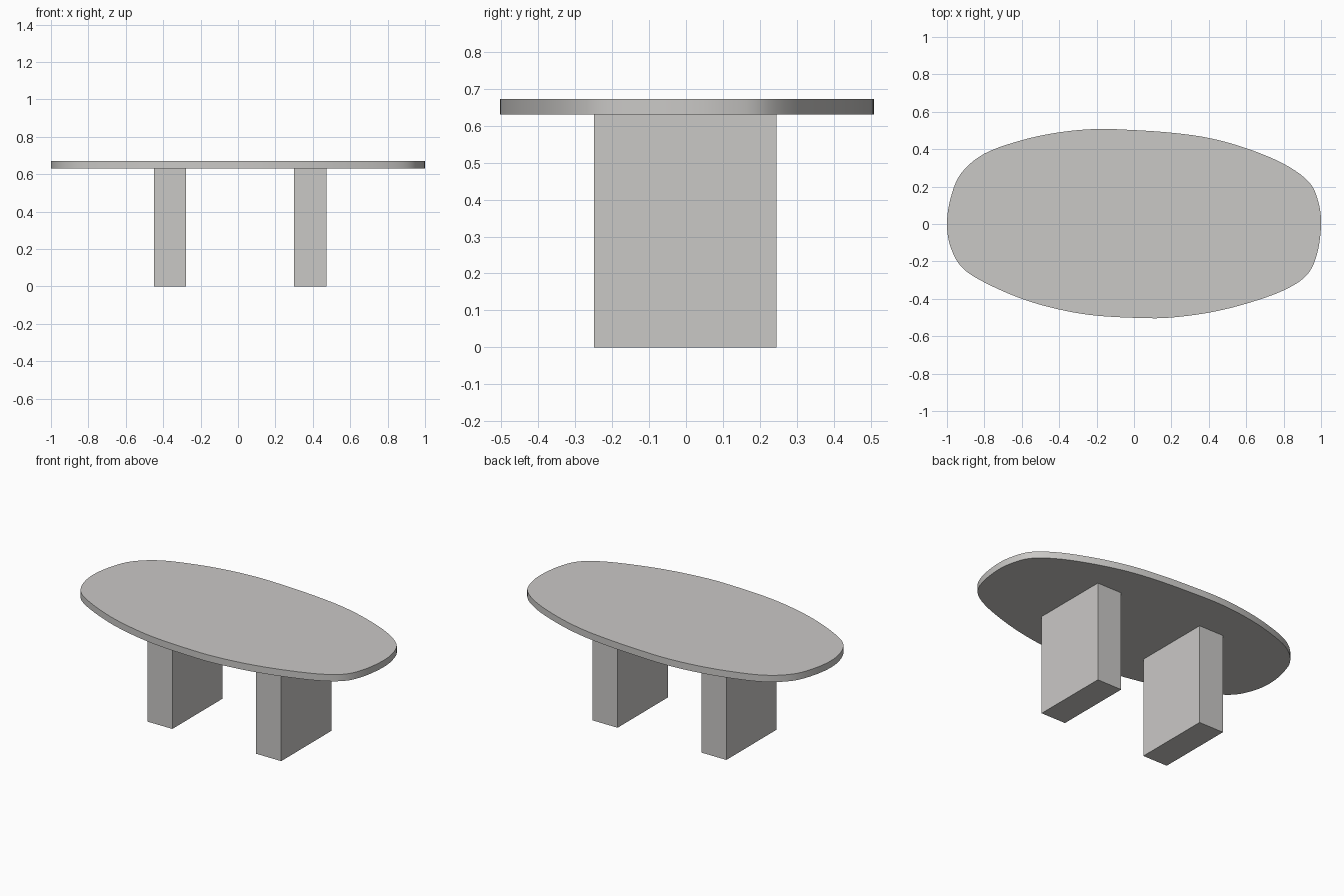
import bpy, bmesh
from mathutils import Vector

if "Cube" in bpy.data.objects:
    bpy.data.objects.remove(bpy.data.objects["Cube"])

stone = bpy.data.materials.new("warm light grey")
stone.diffuse_color = (0.59, 0.58, 0.565, 1)
stone.use_nodes = True
stone.node_tree.nodes["Principled BSDF"].inputs["Base Color"].default_value = stone.diffuse_color


def finish(name, bm):
    bmesh.ops.recalc_face_normals(bm, faces=bm.faces)
    mesh = bpy.data.meshes.new(name)
    bm.to_mesh(mesh)
    bm.free()
    mesh.materials.append(stone)
    obj = bpy.data.objects.new(name, mesh)
    bpy.context.collection.objects.link(obj)
    return obj


def smooth_loop(points, steps):
    """Closed Catmull-Rom curve through the points."""
    pts = [Vector(p) for p in points]
    n, out = len(pts), []
    for i in range(n):
        a, b, c, d = (pts[(i + k) % n] for k in (-1, 0, 1, 2))
        for s in range(steps):
            t = s / steps
            out.append(0.5 * (2 * b + (c - a) * t + (2 * a - 5 * b + 4 * c - d) * t**2
                              + (3 * b - a - 3 * c + d) * t**3))
    return out


# Table top: irregular pebble outline, extruded
outline = [(1.0, 0.0), (0.985, 0.12), (0.935, 0.225), (0.8, 0.322), (0.6, 0.405), (0.4, 0.46),
           (0.2, 0.488), (0.0, 0.502), (-0.2, 0.508), (-0.4, 0.49), (-0.6, 0.448),
           (-0.8, 0.376), (-0.925, 0.27), (-0.98, 0.14), (-1.0, 0.0), (-0.98, -0.125),
           (-0.92, -0.232), (-0.8, -0.312), (-0.6, -0.4), (-0.4, -0.457), (-0.2, -0.49),
           (0.05, -0.503), (0.2, -0.5), (0.4, -0.474), (0.6, -0.426), (0.8, -0.355),
           (0.925, -0.272), (0.98, -0.155)]
bm = bmesh.new()
face = bm.faces.new([bm.verts.new((p.x, p.y, 0.63)) for p in smooth_loop(outline, 5)])
ext = bmesh.ops.extrude_face_region(bm, geom=[face], use_keep_orig=True)
bmesh.ops.translate(bm, vec=(0, 0, 0.042),
                    verts=[g for g in ext["geom"] if isinstance(g, bmesh.types.BMVert)])
top = finish("table_top", bm)
bpy.context.view_layer.objects.active = top
top.select_set(True)
bpy.ops.object.shade_smooth_by_angle()

# Two slab legs
for name, x in (("left_leg", -0.364), ("right_leg", 0.386)):
    bm = bmesh.new()
    bmesh.ops.create_cube(bm, size=1)
    bmesh.ops.scale(bm, vec=(0.172, 0.494, 0.63), verts=bm.verts)
    bmesh.ops.translate(bm, vec=(x, -0.002, 0.315), verts=bm.verts)
    finish(name, bm)
